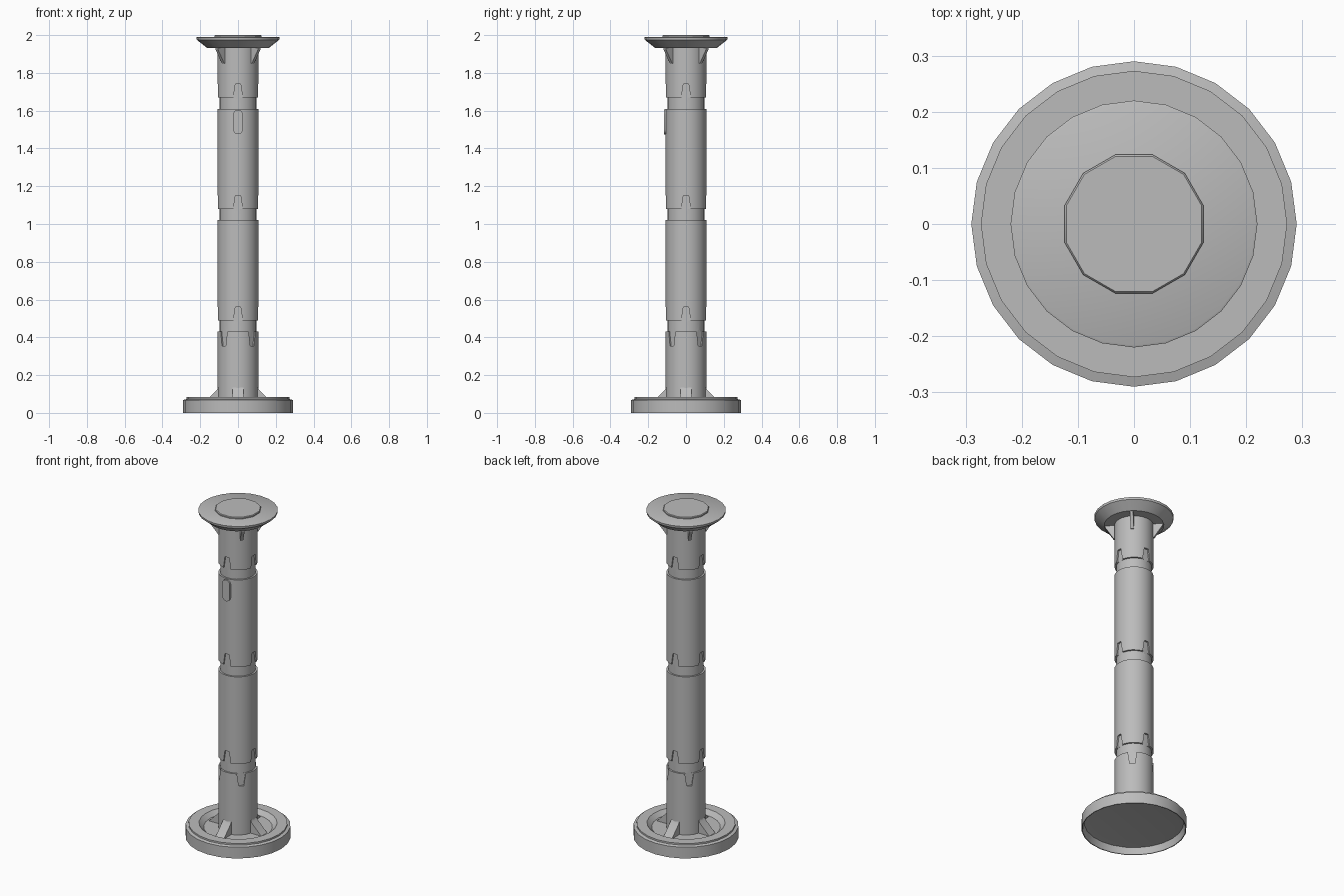
import bpy, bmesh
from math import sin, cos, pi, radians
from mathutils import Matrix, Vector

if "Cube" in bpy.data.objects:
    bpy.data.objects.remove(bpy.data.objects["Cube"], do_unlink=True)

grey = bpy.data.materials.new("plain grey")
grey.use_nodes = True
GREY = (0.5, 0.5, 0.5, 1)
grey.diffuse_color = GREY
grey.node_tree.nodes["Principled BSDF"].inputs["Base Color"].default_value = GREY


def finish(bm, name, angle=29):
    bmesh.ops.recalc_face_normals(bm, faces=bm.faces)
    mesh = bpy.data.meshes.new(name)
    bm.to_mesh(mesh)
    bm.free()
    mesh.materials.append(grey)
    ob = bpy.data.objects.new(name, mesh)
    bpy.context.collection.objects.link(ob)
    smooth(ob, angle)
    return ob


def smooth(ob, angle=29):
    bpy.ops.object.select_all(action="DESELECT")
    ob.select_set(True)
    bpy.context.view_layer.objects.active = ob
    bpy.ops.object.shade_smooth_by_angle(angle=radians(angle))


def lathe(name, profile, sides=24, turn=0.0):
    """Turned solid; the profile's first and last rings are capped."""
    bm = bmesh.new()
    rings = [[bm.verts.new((r * cos(turn + 2 * pi * i / sides),
                            r * sin(turn + 2 * pi * i / sides), z))
              for i in range(sides)] for r, z in profile]
    for a, b in zip(rings, rings[1:]):
        for i in range(sides):
            j = (i + 1) % sides
            bm.faces.new((a[i], a[j], b[j], b[i]))
    bm.faces.new(rings[0])
    bm.faces.new(rings[-1])
    return finish(bm, name)


def prism(name, points, direction, degrees=0):
    """Extrude an outline along a direction, then spin it about the z axis."""
    bm = bmesh.new()
    face = bm.faces.new([bm.verts.new(p) for p in points])
    out = bmesh.ops.extrude_face_region(bm, geom=[face])
    moved = [v for v in out["geom"] if isinstance(v, bmesh.types.BMVert)]
    bmesh.ops.translate(bm, verts=moved, vec=Vector(direction))
    bm.transform(Matrix.Rotation(radians(degrees), 4, "Z"))
    return finish(bm, name)


def rib(name, outline, width, degrees):
    return prism(name, [(r, -width / 2, z) for r, z in outline], (0, width, 0), degrees)


# Base: stepped rim, shallow bowl on top, recess underneath
lathe("base", [(0.235, 0.045), (0.275, 0.04), (0.285, 0), (0.29, 0), (0.29, 0.068),
               (0.273, 0.073), (0.273, 0.083), (0.216, 0.083), (0.19, 0.058)])

# Column with three recessed joints
R, CORE = 0.108, 0.098
JOINTS = [(0.43, 0.49), (1.02, 1.08), (1.61, 1.67)]
outline = [(R, 0.05)]
for low, high in JOINTS:
    outline += [(R, low), (CORE, low), (CORE, high), (R, high)]
column = lathe("column", outline + [(R, 1.94)])

# Tapered notches: above every joint, and below the lowest one on the diagonals
notches = [(high, 0.07, 90 * k) for _, high in JOINTS for k in range(4)]
notches += [(JOINTS[0][0], -0.075, 45 + 90 * k) for k in range(4)]
for z, rise, degrees in notches:
    z0 = z - 0.01 * (1 if rise > 0 else -1)
    cutter = prism("notch_cutter", [(CORE - 0.001, -0.026, z0), (CORE - 0.001, 0.026, z0),
                                    (CORE - 0.001, 0.014, z + rise),
                                    (CORE - 0.001, -0.014, z + rise)],
                   (0.03, 0, 0), degrees)
    cutter.hide_render = True
    cut = column.modifiers.new("notch", "BOOLEAN")
    cut.operation, cut.solver, cut.object = "DIFFERENCE", "EXACT", cutter
    bpy.context.view_layer.objects.active = column
    bpy.ops.object.modifier_apply(modifier=cut.name)
    bpy.data.objects.remove(cutter, do_unlink=True)
smooth(column)

# Gussets at the foot and thin brackets under the head
for k, side in enumerate(("left", "back", "right", "front")):
    rib(side + "_foot_gusset", [(0.09, 0.05), (0.09, 0.135), (0.106, 0.135),
                                (0.112, 0.122), (0.182, 0.052)], 0.056, 90 * k)
for k, side in enumerate(("back_left", "back_right", "front_right", "front_left")):
    rib(side + "_head_bracket", [(0.095, 1.94), (0.095, 1.85), (0.112, 1.85),
                                 (0.16, 1.925), (0.16, 1.94)], 0.018, 45 + 90 * k)

# Flared head and its raised cap
lathe("head", [(0.165, 1.933), (0.218, 1.975), (0.22, 1.988), (0.216, 1.99)])
lathe("cap", [(0.128, 1.985), (0.128, 1.996), (0.125, 2.0)], 12, pi / 12)

# Rounded plate on the front
plate = []
for k in range(18):
    a = pi * (k % 9) / 8 + (0 if k < 9 else pi)
    plate.append((0.025 * cos(a), -0.1, (1.58 if k < 9 else 1.5) + 0.025 * sin(a)))
prism("front_plate", plate, (0, -0.016, 0))
